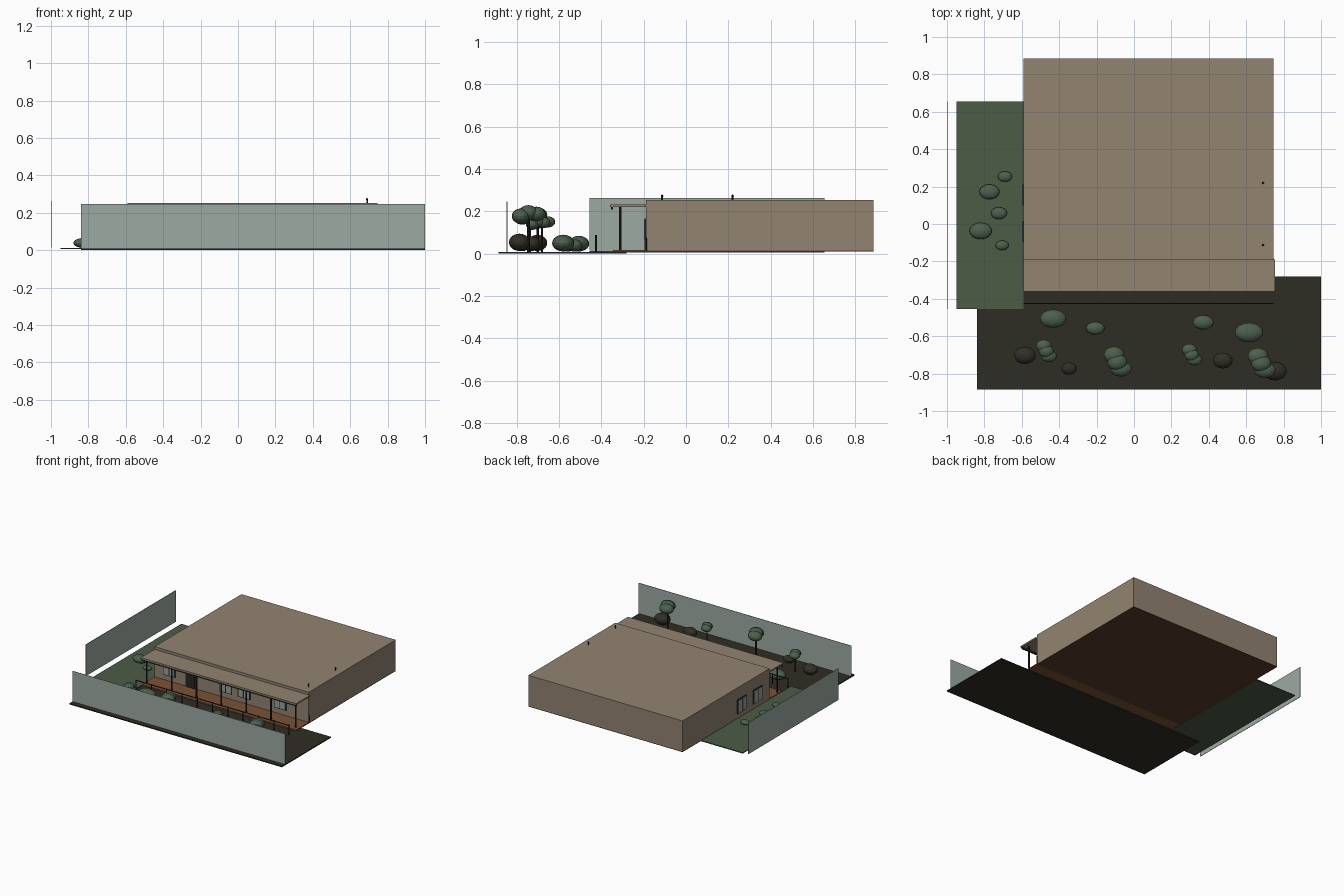
import bpy, bmesh, math
from mathutils import Matrix, Vector

if "Cube" in bpy.data.objects:
    bpy.data.objects.remove(bpy.data.objects["Cube"])

def mat(name, r, g, b):
    m = bpy.data.materials.new(name)
    lin = [((c / 255 + 0.055) / 1.055) ** 2.4 for c in (r, g, b)]
    m.diffuse_color = (*lin, 1)
    m.use_nodes = True
    m.node_tree.nodes["Principled BSDF"].inputs["Base Color"].default_value = m.diffuse_color
    return m

TAN = mat("tan", 146, 131, 113)
SOIL = mat("dark soil", 47, 45, 36)
LAWN = mat("lawn green", 76, 92, 70)
SCREEN = mat("grey green screen", 156, 170, 162)
DECK = mat("deck brown", 122, 82, 54)
LEAF = mat("leaf green", 76, 96, 78)
SHRUB = mat("dark shrub", 50, 47, 38)
IRON = mat("dark metal", 38, 38, 34)
GLASS = mat("window glass", 150, 160, 158)
BASE = mat("base brown", 92, 62, 42)

def finish(name, bm, m):
    me = bpy.data.meshes.new(name)
    bm.to_mesh(me)
    bm.free()
    me.materials.append(m)
    ob = bpy.data.objects.new(name, me)
    bpy.context.collection.objects.link(ob)
    return ob

def boxes(name, m, *spans):
    """Boxes given as (x0, x1, y0, y1, z0, z1)"""
    bm = bmesh.new()
    for x0, x1, y0, y1, z0, z1 in spans:
        M = Matrix.Translation(((x0 + x1) / 2, (y0 + y1) / 2, (z0 + z1) / 2)) @ Matrix.Diagonal((x1 - x0, y1 - y0, z1 - z0, 1))
        bmesh.ops.create_cube(bm, size=1, matrix=M)
    return finish(name, bm, m)

def blobs(name, m, items):
    """Ellipsoids given as (x, y, z, rx, ry, rz)"""
    bm = bmesh.new()
    for x, y, z, rx, ry, rz in items:
        M = Matrix.Translation((x, y, z)) @ Matrix.Diagonal((rx, ry, rz, 1))
        bmesh.ops.create_uvsphere(bm, u_segments=16, v_segments=10, radius=1, matrix=M)
    return finish(name, bm, m)

def poles(name, m, items):
    """Vertical cylinders given as (x, y, z0, z1, r)"""
    bm = bmesh.new()
    for x, y, z0, z1, r in items:
        bmesh.ops.create_cone(bm, cap_ends=True, segments=10, radius1=r, radius2=r, depth=z1 - z0,
                              matrix=Matrix.Translation((x, y, (z0 + z1) / 2)))
    return finish(name, bm, m)

# Ground pieces and backdrop screens
boxes("garden_bed", SOIL, (-0.84, 1.0, -0.885, -0.28, 0, 0.008))
boxes("lawn", LAWN, (-0.95, -0.59, -0.455, 0.655, 0.006, 0.013))
boxes("front_screen", SCREEN, (-0.84, 1.0, -0.847, -0.844, 0.008, 0.247))
boxes("side_screen", SCREEN, (-1.0, -0.997, -0.455, 0.655, 0.015, 0.262))

# House body, floor slab and verandah
boxes("house_walls", TAN, (-0.59, 0.745, -0.19, 0.885, 0.014, 0.253))
boxes("floor_slab", BASE, (-0.59, 0.745, -0.19, 0.885, 0.009, 0.014))
boxes("verandah_deck", DECK, (-0.59, 0.745, -0.345, -0.19, 0.009, 0.018))
boxes("verandah_roof", TAN, (-0.59, 0.755, -0.36, -0.19, 0.221, 0.232))
boxes("verandah_beam", IRON, (-0.59, 0.75, -0.355, -0.345, 0.208, 0.221))
poles("verandah_posts", IRON, [(-0.572 + i * 0.215, -0.31, 0.012, 0.222, 0.006) for i in range(7)])

# Low fence in front of the deck
poles("fence_posts", IRON, [(-0.585 + i * 0.1325, -0.425, 0.008, 0.087, 0.004) for i in range(11)])
boxes("fence_rail", IRON, (-0.59, 0.745, -0.427, -0.422, 0.078, 0.084))

# Front windows and door: frame plate with a glass plate in front
frames, panes = [], []
for x in (-0.46, 0.03, 0.187, 0.5):
    frames.append((x - 0.053, x + 0.053, -0.195, -0.189, 0.058, 0.165))
    for s in (-0.025, 0.025):
        panes.append((x + s - 0.021, x + s + 0.021, -0.198, -0.194, 0.065, 0.158))
# Left side windows
for y in (0.155, -0.04):
    frames.append((-0.595, -0.589, y - 0.055, y + 0.055, 0.05, 0.16))
    for s in (-0.026, 0.026):
        panes.append((-0.598, -0.594, y + s - 0.022, y + s + 0.022, 0.057, 0.153))
boxes("window_frames", IRON, *frames)
boxes("window_panes", GLASS, *panes)
boxes("front_door", IRON, (-0.315, -0.24, -0.196, -0.189, 0.018, 0.165))

# Roof vents and small wall pipe
poles("roof_vents", IRON, [(0.69, y, 0.25, 0.272, 0.004) for y in (0.22, -0.113)])
blobs("vent_caps", IRON, [(0.69, y, 0.273, 0.006, 0.006, 0.006) for y in (0.22, -0.113)])
poles("wall_pipe", IRON, [(0.747, -0.187, 0.012, 0.075, 0.003)])

# Trees: trunk and three overlapping crowns running diagonally
trees = [(-0.47, -0.68, 0.147, 0.75), (-0.09, -0.738, 0.18, 1), (0.308, -0.7, 0.143, 0.72), (0.68, -0.745, 0.184, 1)]
poles("tree_trunks", IRON, [(x, y, 0.006, z, 0.007 * s) for x, y, z, s in trees])
crowns = []
for x, y, z, s in trees:
    crowns += [(x - 0.017 * s, y + 0.038 * s, z + 0.003, 0.055 * s, 0.045 * s, 0.035 * s),
               (x, y, z + 0.01 * s, 0.053 * s, 0.045 * s, 0.035 * s),
               (x + 0.02 * s, y - 0.036 * s, z - 0.007 * s, 0.058 * s, 0.042 * s, 0.036 * s)]
blobs("tree_crowns", LEAF, crowns)

# Bushes
blobs("dark_shrubs", SHRUB, [(x, y, 0.01 + r * 0.7, r, r * 0.8, r * 0.66) for x, y, r in
      ((-0.583, -0.702, 0.058), (-0.347, -0.773, 0.041), (0.475, -0.73, 0.053), (0.755, -0.787, 0.062))])
blobs("green_bushes", LEAF, [(x, y, 0.008 + r * 0.55, r, r * 0.69, r * 0.52) for x, y, r in
      ((-0.432, -0.506, 0.071), (-0.207, -0.557, 0.05), (0.37, -0.526, 0.056), (0.615, -0.58, 0.076))])
blobs("lawn_bushes", LEAF, [(x, y, 0.012 + r * 0.44, r, r * 0.74, r * 0.46) for x, y, r in
      ((-0.82, -0.037, 0.06), (-0.773, 0.172, 0.054), (-0.69, 0.254, 0.038), (-0.722, 0.058, 0.043), (-0.705, -0.114, 0.035))])
